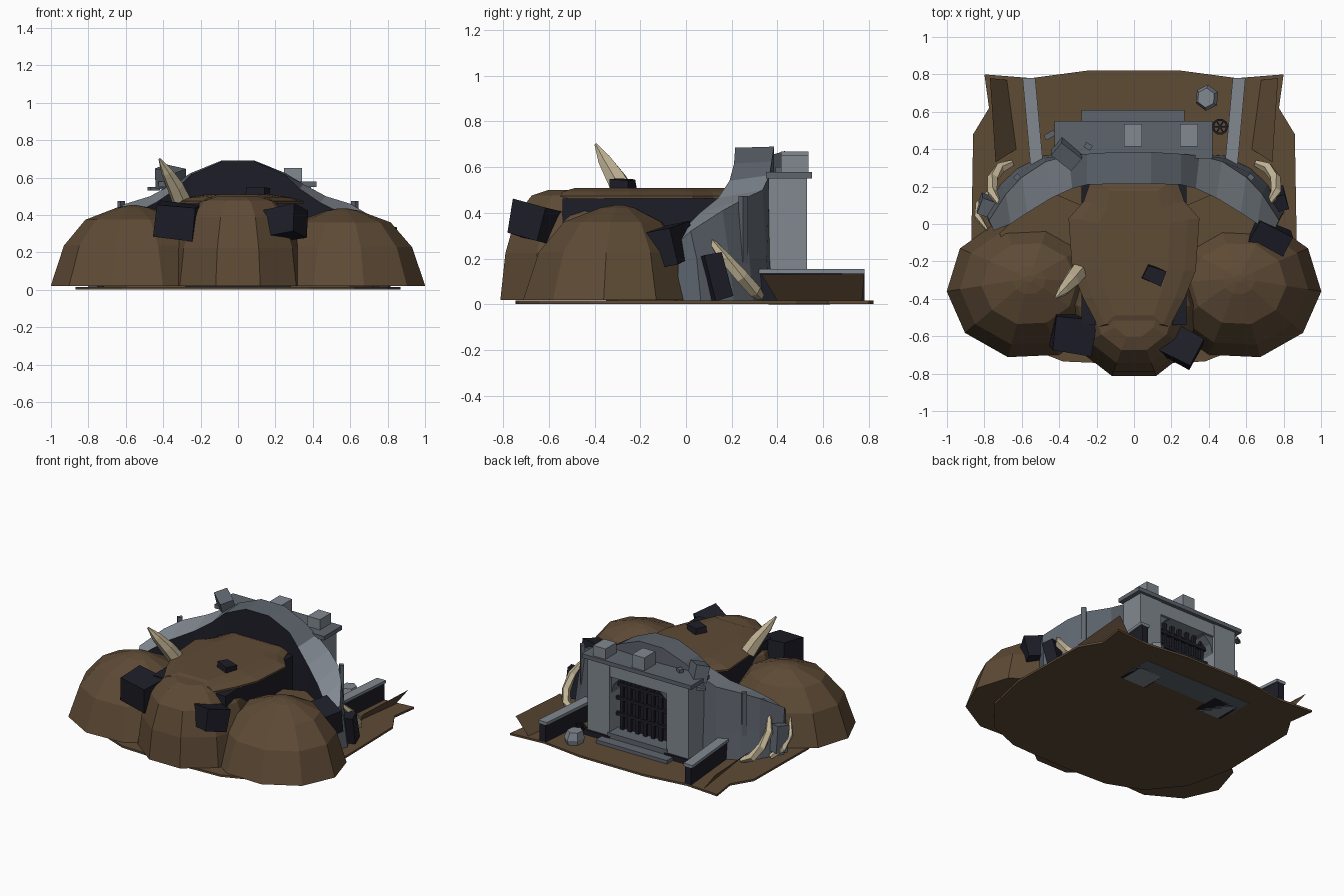
import bpy, bmesh, math, random
from mathutils import Vector, Euler

if "Cube" in bpy.data.objects:
    bpy.data.objects.remove(bpy.data.objects["Cube"])

random.seed(4)


def mat(name, c):
    m = bpy.data.materials.new(name)
    m.diffuse_color = (*c, 1)
    m.use_nodes = True
    m.node_tree.nodes["Principled BSDF"].inputs["Base Color"].default_value = m.diffuse_color
    return m


EARTH = mat("earth_brown", (0.112, 0.069, 0.036))
STONE = mat("stone_grey", (0.112, 0.13, 0.155))
PALE = mat("pale_stone", (0.22, 0.247, 0.28))
DARK = mat("dark_rock", (0.0125, 0.0125, 0.021))
BONE = mat("bone", (0.52, 0.44, 0.29))


def finish(name, bm, *mats):
    bmesh.ops.recalc_face_normals(bm, faces=bm.faces[:])
    me = bpy.data.meshes.new(name)
    bm.to_mesh(me)
    bm.free()
    for m in mats:
        me.materials.append(m)
    ob = bpy.data.objects.new(name, me)
    bpy.context.collection.objects.link(ob)
    return ob


def box(name, lo, hi, m, rot=(0, 0, 0), taper=1.0, rough=0.0):
    """Box between two corners, optionally turned, tapered and roughened."""
    lo, hi = Vector(lo), Vector(hi)
    c, s = (lo + hi) / 2, hi - lo
    bm = bmesh.new()
    bmesh.ops.create_cube(bm, size=1)
    R = Euler([math.radians(a) for a in rot]).to_matrix()
    for v in bm.verts:
        p = v.co.copy()
        k = taper if p.z > 0 else 1
        p = Vector((p.x * s.x * k, p.y * s.y * k, p.z * s.z))
        p += Vector([random.uniform(-rough, rough) for _ in range(3)])
        v.co = c + R @ p
    return finish(name, bm, m)


def loft(bm, rings):
    """Bridge closed rings of equal length and cap both ends."""
    R = [[bm.verts.new(p) for p in r] for r in rings]
    n = len(R[0])
    for a, b in zip(R, R[1:]):
        for i in range(n):
            bm.faces.new((a[i], a[(i + 1) % n], b[(i + 1) % n], b[i]))
    bm.faces.new(R[0][::-1])
    bm.faces.new(R[-1])


def prism(name, outline, axis, a, b, m):
    """Extrude a 2D outline along z, or along y from an xz outline."""
    put = (lambda p, d: (p[0], p[1], d)) if axis == 'z' else (lambda p, d: (p[0], d, p[1]))
    bm = bmesh.new()
    loft(bm, [[put(p, d) for p in outline] for d in (a, b)])
    return finish(name, bm, m)


def dome(name, cx, cy, rx, ry, top, turn, prof, shift=0.0):
    rings = []
    for k, h in prof:
        rings.append([(cx + rx * k * math.cos(t), cy + shift * (1 - k) + ry * k * math.sin(t), 0.02 + h * (top - 0.02))
                      for t in [math.radians(turn + 36 * i) for i in range(10)]])
    bm = bmesh.new()
    loft(bm, rings)
    return finish(name, bm, EARTH)


def tusk(name, pts, radii, sides=5):
    pts = [Vector(p) for p in pts]
    rings = []
    for i, (p, r) in enumerate(zip(pts, radii)):
        d = (pts[min(i + 1, len(pts) - 1)] - pts[max(i - 1, 0)]).normalized()
        u = d.cross(Vector((0.3, 1, 0))).normalized()
        w = d.cross(u)
        rings.append([p + r * (math.cos(t) * u + math.sin(t) * w)
                      for t in [2 * math.pi * j / sides for j in range(sides)]])
    bm = bmesh.new()
    loft(bm, rings)
    return finish(name, bm, BONE)


# Ground sheet
half = [(0.25, 0.82), (0.55, 0.78), (0.8, 0.8), (0.775, 0.62), (0.86, 0.48), (0.87, -0.1),
        (0.8, -0.42), (0.62, -0.64), (0.38, -0.735), (0.15, -0.745)]
prism("ground", half + [(-x, y) for x, y in reversed(half)], 'z', 0.002, 0.016, EARTH)

# Thin upturned earth flaps beside the path
for s in (-1, 1):
    bm = bmesh.new()
    bm.faces.new([bm.verts.new(p) for p in ((s * 0.63, 0.4, 0.016), (s * 0.68, 0.77, 0.016),
                                            (s * 0.77, 0.78, 0.135), (s * 0.74, 0.33, 0.13))])
    finish("earth_flap", bm, EARTH)

# Three earth mounds
PROF = [(1, 0), (0.84, 0.5), (0.58, 0.82), (0.2, 0.97), (0.05, 1)]
dome("left_mound", -0.56, -0.34, 0.442, 0.385, 0.452, 183, PROF, 0.05)
dome("right_mound", 0.56, -0.34, 0.442, 0.385, 0.435, -3, PROF, 0.05)
dome("middle_mound", 0, -0.42, 0.385, 0.412, 0.505, 0,
     [(1, 0), (0.93, 0.42), (0.78, 0.76), (0.56, 0.94), (0.33, 0.99)], -0.08)

# Dark tunnel under an earth roof
box("tunnel", (-0.28, -0.54, 0.02), (0.28, 0.22, 0.462), DARK)
cap = [(0.19, -0.55), (0.27, -0.4), (0.33, -0.25), (0.35, 0.03), (0.27, 0.12), (0.23, 0.235)]
cap += [(-x, y) for x, y in reversed(cap)]
bm = bmesh.new()
loft(bm, [[(x * k, (y + 0.15) * j - 0.15, z) for x, y in cap]
          for k, j, z in ((1, 1, 0.462), (1, 1, 0.474), (0.82, 0.97, 0.493), (0.55, 0.85, 0.508))])
finish("tunnel_roof", bm, EARTH)
for s in (-1, 1):
    prism("back_bank", [(s * 0.28, -0.35), (s * 0.28, 0.1), (s * 0.42, 0.16), (s * 0.6, 0.06),
                        (s * 0.72, -0.05), (s * 0.6, -0.3)], 'z', 0.015, 0.27, EARTH)

# Curved retaining wall: (x, inner y, outer x, outer y, inner z, outer z, foot spread)
st = [(0.09, 0.215, 0.09, 0.385, 0.685, 0.69, 0), (0.25, 0.21, 0.25, 0.375, 0.615, 0.625, 0),
      (0.33, 0.19, 0.35, 0.365, 0.54, 0.565, 0.01), (0.44, 0.14, 0.47, 0.335, 0.465, 0.5, 0.03),
      (0.57, 0.06, 0.60, 0.25, 0.40, 0.46, 0.045), (0.66, 0.0, 0.685, 0.16, 0.34, 0.41, 0.05),
      (0.75, -0.035, 0.775, 0.02, 0.27, 0.32, 0.045)]
sections = []
for s, seq in ((-1, st[::-1]), (1, st)):
    for x, yi, xo, yo, zi, zo, f in seq:
        sections.append([(s * x, yi, 0.01), (s * x, yi, zi), (s * xo, yo, zo),
                         (s * (xo + f * 0.3), yo + f * 0.6, 0.2), (s * (xo + f * 0.6), yo + f, 0.01)])
bm = bmesh.new()
loft(bm, sections)
wall = finish("retaining_wall", bm, STONE, DARK, PALE)
for p in wall.data.polygons:
    if len(p.vertices) == 4 and p.normal.y < -0.3 and abs(p.normal.z) < 0.3:
        p.material_index = 1
    elif p.normal.z > 0.5 and abs(p.center.x) > 0.3:
        p.material_index = 2

# Gatehouse
for s in (-1, 1):
    box("gate_pillar", (s * 0.305 - 0.085, 0.36, 0.0), (s * 0.305 + 0.085, 0.53, 0.55), PALE)
    box("pillar_foot", (s * 0.31 - 0.1, 0.36, 0.0), (s * 0.31 + 0.1, 0.545, 0.05), DARK)
    # Rounded corner of the doorway
    arc = [(s * (0.22 - 0.13 * (1 - math.cos(t))), 0.34 + 0.13 * math.sin(t))
           for t in [math.radians(a) for a in (0, 30, 60, 90)]]
    prism("door_corner", [(s * 0.225, 0.475)] + arc, 'y', 0.40, 0.51, STONE)
box("lintel", (-0.22, 0.36, 0.46), (0.22, 0.525, 0.55), PALE)
box("roof_slab", (-0.425, 0.35, 0.55), (0.42, 0.55, 0.578), STONE)
box("door_shadow", (-0.22, 0.36, 0.02), (0.22, 0.395, 0.47), DARK)
box("foundation", (-0.42, 0.45, 0.0), (0.42, 0.63, 0.012), STONE)
box("door_step", (-0.28, 0.45, 0.01), (0.27, 0.61, 0.04), STONE)
box("threshold", (-0.23, 0.43, 0.04), (0.23, 0.54, 0.075), STONE)

# Gate bars
for i in range(7):
    x = -0.18 + 0.06 * i
    box("gate_bar", (x - 0.012, 0.435, 0.06), (x + 0.012, 0.455, 0.47), DARK)
for z in (0.17, 0.28, 0.38):
    box("gate_rail", (-0.22, 0.44, z), (0.22, 0.46, z + 0.022), DARK)

# Merlons, one of them toppled
for x, h in ((-0.005, 0.668), (0.295, 0.65)):
    box("merlon", (x - 0.048, 0.415, 0.575), (x + 0.048, 0.535, h), PALE)
box("toppled_merlon", (-0.43, 0.33, 0.54), (-0.29, 0.42, 0.65), STONE, (15, 10, -38))
box("loose_chip", (-0.265, 0.4, 0.575), (-0.225, 0.43, 0.6), STONE, (0, 0, -30))
box("loose_slab", (-0.48, 0.46, 0.53), (-0.42, 0.49, 0.55), STONE, (0, 0, 30))

# Low parapets along the path
for s in (-1, 1):
    for nm, w, z0, z1, m in (("parapet", 0.024, 0.012, 0.135, DARK), ("parapet_cap", 0.034, 0.135, 0.155, PALE)):
        prism(nm, [(s * (0.52 - w), 0.32), (s * (0.52 + w), 0.32), (s * (0.562 + w), 0.78),
                   (s * (0.562 - w), 0.78)], 'z', z0, z1, m)
    # Posts standing against the wall
    box("wall_post", (s * 0.625 - 0.016, 0.238, 0.02), (s * 0.625 + 0.016, 0.264, 0.475), STONE, (0, 0, s * -45))

# Dark boulders
for lo, hi, rot, tp in (((-0.43, -0.68, 0.28), (-0.22, -0.49, 0.455), (6, 5, -8), 1.0),
                        ((0.18, -0.735, 0.28), (0.34, -0.585, 0.43), (-10, -8, -28), 1.15),
                        ((0.055, -0.31, 0.49), (0.155, -0.23, 0.55), (0, 4, -20), 1.0),
                        ((0.62, -0.15, 0.18), (0.82, 0.0, 0.34), (8, 10, -25), 0.95),
                        ((0.72, 0.09, 0.02), (0.81, 0.17, 0.22), (12, 0, 15), 0.95)):
    box("dark_boulder", lo, hi, DARK, rot, tp, 0.008)

# Pale fallen stones
rings = [[(0.39 + k * 0.065 * math.cos(t) + d, 0.675 + k * 0.07 * math.sin(t), z)
          for t in [math.radians(25 + 60 * i) for i in range(6)]]
         for k, d, z in ((0.85, 0, 0.012), (1, 0, 0.05), (0.75, -0.005, 0.1))]
bm = bmesh.new()
loft(bm, rings)
finish("fallen_stone", bm, PALE)
box("leaning_stone", (-0.83, 0.05, 0.05), (-0.73, 0.14, 0.23), STONE, (8, 5, -20))

# Small spoked wheel beside the gate
bm = bmesh.new()
V = [[bm.verts.new((0.46 + r * math.cos(t), 0.52 + r * math.sin(t), z))
      for r, z in ((0.032, 0.03), (0.044, 0.03), (0.044, 0.05), (0.032, 0.05))]
     for t in [2 * math.pi * i / 10 for i in range(10)]]
for i in range(10):
    a, b = V[i], V[(i + 1) % 10]
    for j in range(4):
        bm.faces.new((a[j], a[(j + 1) % 4], b[(j + 1) % 4], b[j]))
finish("wheel_rim", bm, DARK)
for a in (0, 60, 120):
    box("wheel_spoke", (0.424, 0.516, 0.035), (0.496, 0.524, 0.045), DARK, (0, 0, a))

# Horn on the mound and curved bones by the wall
tusk("horn", [(-0.30, -0.26, 0.47), (-0.335, -0.305, 0.55), (-0.38, -0.355, 0.63), (-0.42, -0.395, 0.70)],
     [0.052, 0.046, 0.032, 0.006], 6)
R4 = [0.018, 0.03, 0.03, 0.028, 0.012]
for s, nm in ((1, "right_bone"), (-1, "left_bone")):
    tusk(nm, [(s * 0.65, 0.325, 0.035), (s * 0.715, 0.30, 0.06), (s * 0.755, 0.245, 0.12),
              (s * 0.76, 0.17, 0.2), (s * 0.715, 0.1, 0.29)], R4)
tusk("left_small_bone", [(-0.77, 0.17, 0.03), (-0.825, 0.11, 0.08), (-0.835, 0.04, 0.15), (-0.785, -0.03, 0.23)],
     [0.018, 0.022, 0.02, 0.008])
